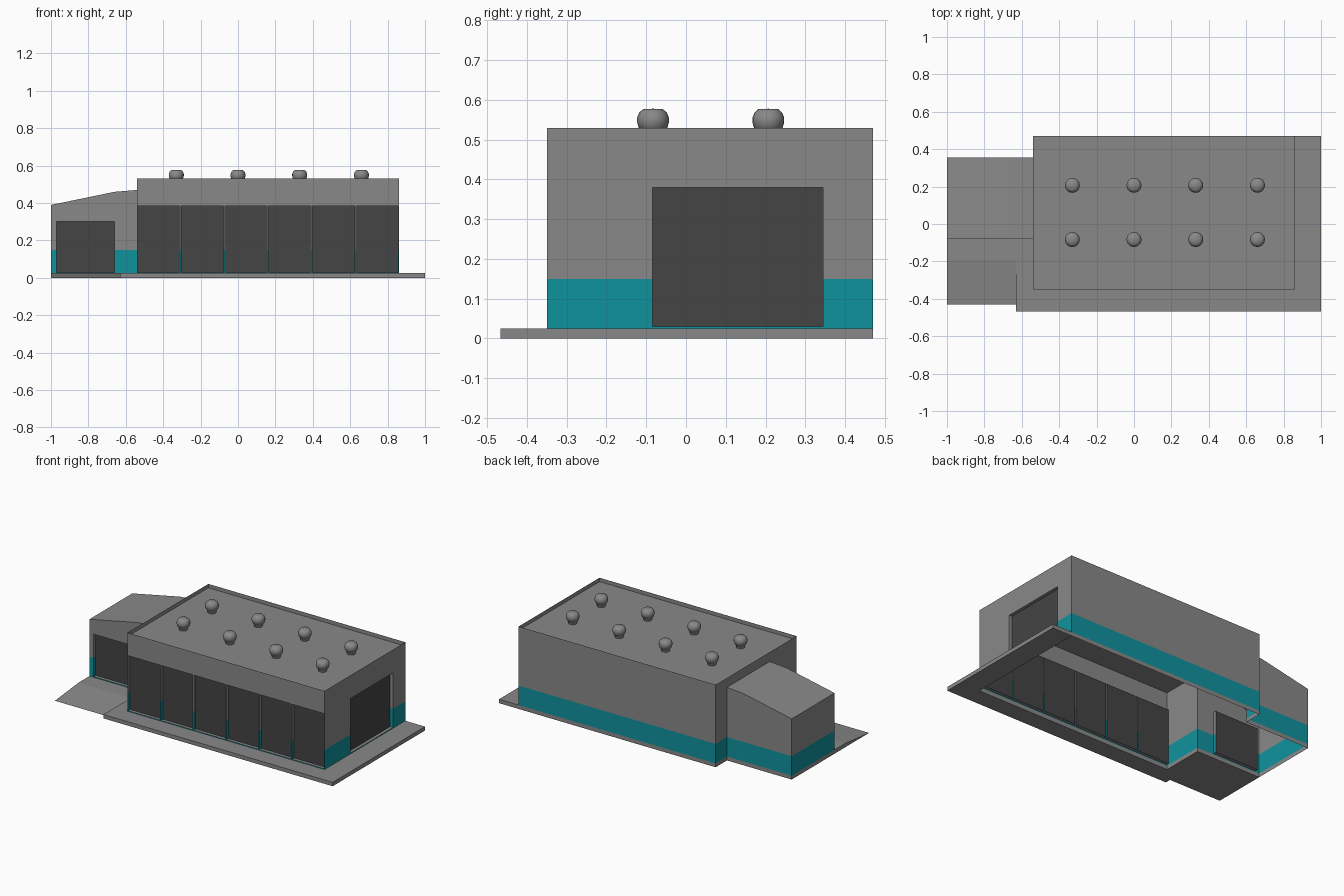
import bpy, bmesh, math
from mathutils import Vector

if "Cube" in bpy.data.objects:
    bpy.data.objects.remove(bpy.data.objects["Cube"])


def material(name, rgb):
    m = bpy.data.materials.new(name)
    m.diffuse_color = (*rgb, 1)
    m.use_nodes = True
    m.node_tree.nodes["Principled BSDF"].inputs["Base Color"].default_value = m.diffuse_color
    return m


GREY = material("wall_grey", (0.25, 0.25, 0.25))
TEAL = material("teal_band", (0.005, 0.29, 0.34))
DARK = material("door_dark", (0.058, 0.058, 0.058))
SLAB, BAND, EAVE, TOP = 0.025, 0.15, 0.39, 0.53
RECESS = 0.02


def finish(bm, name, mats=()):
    me = bpy.data.meshes.new(name)
    bm.to_mesh(me)
    bm.free()
    ob = bpy.data.objects.new(name, me)
    bpy.context.collection.objects.link(ob)
    for m in mats:
        me.materials.append(m)
    return ob


def face(bm, pts, mat=0):
    f = bm.faces.new([bm.verts.new(p) for p in pts])
    f.material_index = mat
    return f


def prism(name, pts, vec, mats=()):
    """Closed extrusion of a flat outline."""
    bm = bmesh.new()
    f = face(bm, pts)
    new = bmesh.ops.extrude_face_region(bm, geom=[f], use_keep_orig=True)["geom"]
    bmesh.ops.translate(bm, vec=vec, verts=[g for g in new if isinstance(g, bmesh.types.BMVert)])
    bmesh.ops.recalc_face_normals(bm, faces=bm.faces[:])
    return finish(bm, name, mats)


def wall(name, p0, p1, height, openings=(), doors=True):
    """Single-sheet wall with a coloured band; openings are (u0, u1, z0, z1)."""
    p0, p1 = Vector((*p0, 0)), Vector((*p1, 0))
    length = (p1 - p0).length
    d = (p1 - p0) / length
    inward = Vector((-d.y, d.x, 0)) * RECESS

    def at(u, z, deep=0):
        return p0 + d * u + Vector((0, 0, z)) + inward * deep

    def tint(z):
        return 1 if SLAB < z < BAND else 0

    us = sorted({0, length, *[u for o in openings for u in o[:2]]})
    zs = sorted({0, SLAB, BAND, height, *[z for o in openings for z in o[2:]]})
    bm = bmesh.new()
    for a, b in zip(us, us[1:]):
        for c, e in zip(zs, zs[1:]):
            u, z = (a + b) / 2, (c + e) / 2
            if not any(o[0] < u < o[1] and o[2] < z < o[3] for o in openings):
                face(bm, [at(a, c), at(b, c), at(b, e), at(a, e)], tint(z))
    for i, (a, b, c, e) in enumerate(openings if doors else ()):
        # jambs, threshold and lintel around the recessed door
        for lo, hi in ((c, BAND), (BAND, e)):
            k = tint((lo + hi) / 2)
            face(bm, [at(a, lo), at(a, hi), at(a, hi, 1), at(a, lo, 1)][::-1], k)
            face(bm, [at(b, lo), at(b, hi), at(b, hi, 1), at(b, lo, 1)], k)
        face(bm, [at(a, c), at(b, c), at(b, c, 1), at(a, c, 1)])
        face(bm, [at(a, e), at(b, e), at(b, e, 1), at(a, e, 1)][::-1])
        door = bmesh.new()
        face(door, [at(a, c, 1), at(b, c, 1), at(b, e, 1), at(a, e, 1)])
        finish(door, f"{name}_door_{i + 1}", [DARK])
    bmesh.ops.remove_doubles(bm, verts=bm.verts[:], dist=1e-5)
    return finish(bm, name, [GREY, TEAL])


# Main hall and annex walls, counter-clockwise so they face outwards
X0, X1, Y0, Y1 = -0.54, 0.86, -0.35, 0.47
AX, AY0, AY1 = -1.0, -0.08, 0.355
pitch = (X1 - X0) / 6
bays = [(i * pitch + 0.004, (i + 1) * pitch - 0.004, 0.03, 0.383) for i in range(6)]
wall("front_wall", (X0, Y0), (X1, Y0), TOP, bays)
wall("right_wall", (X1, Y0), (X1, Y1), TOP, [(0.266, 0.695, 0.03, 0.38)])
wall("back_wall", (X1, Y1), (X0, Y1), TOP)
wall("left_wall", (X0, Y1), (X0, Y0), TOP, [(Y1 - AY1, Y1 - AY0, 0, 0.47)], doors=False)
wall("annex_back_wall", (X0, AY1), (AX, AY1), EAVE)
wall("annex_left_wall", (AX, AY1), (AX, AY0), EAVE)
wall("annex_front_wall", (AX, AY0), (X0, AY0), EAVE, [(0.03, 0.34, 0.03, 0.302)])

# Annex roof: bent sheet with its two side gables
profile = [(AX, EAVE), (-0.66, 0.46), (X0, 0.47)]
bm = bmesh.new()
for (xa, za), (xb, zb) in zip(profile, profile[1:]):
    face(bm, [(xa, AY0, za), (xb, AY0, zb), (xb, AY1, zb), (xa, AY1, za)])
outline = [(X0, EAVE)] + profile[::-1]
face(bm, [(x, AY0, z) for x, z in outline])
face(bm, [(x, AY1, z) for x, z in outline[::-1]])
finish(bm, "annex_roof", [GREY])

# Main roof: parapet rim and sunken deck
bm = bmesh.new()
rim = face(bm, [(X0, Y0, TOP), (X1, Y0, TOP), (X1, Y1, TOP), (X0, Y1, TOP)])
bmesh.ops.inset_region(bm, faces=[rim], thickness=0.022)
deck = bmesh.ops.extrude_face_region(bm, geom=[rim])["geom"]
bmesh.ops.translate(bm, vec=(0, 0, -0.025), verts=[g for g in deck if isinstance(g, bmesh.types.BMVert)])
if rim.is_valid:
    bm.faces.remove(rim)
finish(bm, "main_roof", [GREY])

# Pavement around the front and right sides
pavement = [(AX, AY0), (AX, -0.19), (-0.63, -0.19), (-0.63, -0.467), (1, -0.467),
            (1, Y1), (X1, Y1), (X1, Y0), (X0, Y0), (X0, AY0)]
prism("pavement", [(x, y, 0) for x, y in pavement], (0, 0, SLAB), [GREY])

# Entry ramp
prism("entry_ramp", [(AX, -0.43, 0), (AX, -0.19, 0), (AX, -0.19, SLAB)], (0.37, 0, 0), [GREY])

# Roof vents: lathed caps
cap = [(0.025, 0.505), (0.028, 0.522), (0.036, 0.53), (0.04, 0.544), (0.04, 0.555),
       (0.035, 0.568), (0.025, 0.577), (0.0, 0.578)]
for i in range(4):
    for j, y in enumerate((-0.083, 0.207)):
        bm = bmesh.new()
        vs = [bm.verts.new((r, 0, z)) for r, z in cap]
        es = [bm.edges.new(p) for p in zip(vs, vs[1:])]
        bmesh.ops.spin(bm, geom=vs + es, cent=(0, 0, 0), axis=(0, 0, 1), angle=math.tau, steps=20)
        bmesh.ops.remove_doubles(bm, verts=bm.verts[:], dist=1e-5)
        bmesh.ops.recalc_face_normals(bm, faces=bm.faces[:])
        for f in bm.faces:
            f.smooth = True
        ob = finish(bm, f"roof_vent_{i + 1}_{j + 1}", [GREY])
        ob.location = (-0.33 + 0.33 * i, y, 0)
